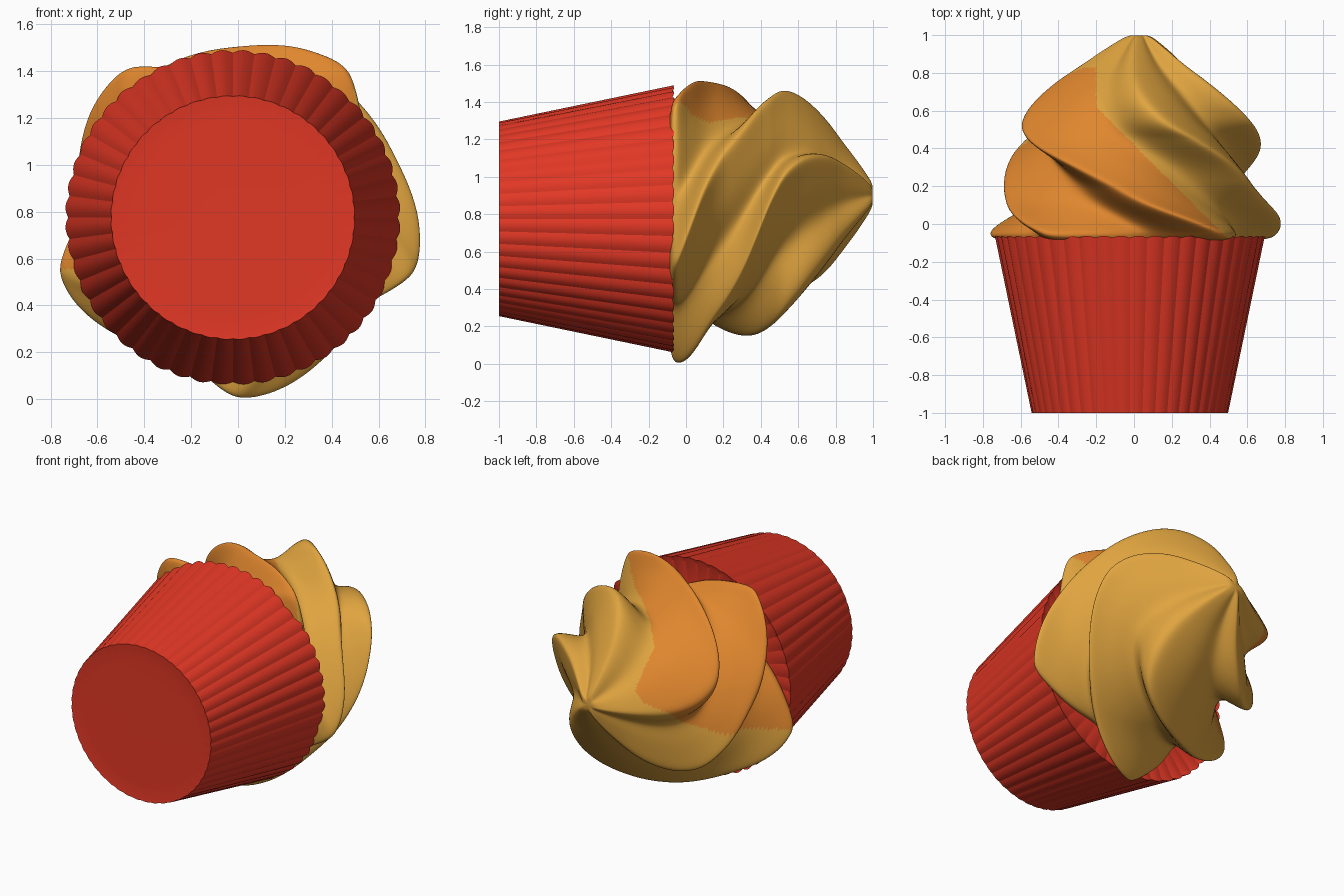
import bpy, bmesh, math

if "Cube" in bpy.data.objects:
    bpy.data.objects.remove(bpy.data.objects["Cube"])

def material(name, col):
    m = bpy.data.materials.new(name)
    m.diffuse_color = (*col, 1)
    m.use_nodes = True
    m.node_tree.nodes["Principled BSDF"].inputs["Base Color"].default_value = m.diffuse_color
    return m

RED = material("wrapper red", (0.75, 0.038, 0.018))
GOLD = material("golden cream", (0.74, 0.37, 0.05))
ORANGE = material("orange cream", (0.74, 0.24, 0.027))

def loft(name, rings, mats, rule=None, angle=30):
    """Skin closed rings of equal length and cap both ends."""
    bm = bmesh.new()
    vs = [[bm.verts.new(p) for p in ring] for ring in rings]
    n = len(vs[0])
    for a, b in zip(vs, vs[1:]):
        for i in range(n):
            j = (i + 1) % n
            bm.faces.new((a[i], a[j], b[j], b[i]))
    for ring in (vs[0], vs[-1]):
        c = bm.verts.new(sum((v.co for v in ring), ring[0].co * 0) / n)
        for i in range(n):
            bm.faces.new((ring[i], ring[(i + 1) % n], c))
    bmesh.ops.recalc_face_normals(bm, faces=bm.faces)
    if rule:
        for f in bm.faces:
            f.material_index = rule(f.calc_center_median())
    me = bpy.data.meshes.new(name)
    bm.to_mesh(me)
    bm.free()
    for m in mats:
        me.materials.append(m)
    ob = bpy.data.objects.new(name, me)
    bpy.context.collection.objects.link(ob)
    bpy.context.view_layer.objects.active = ob
    ob.select_set(True)
    bpy.ops.object.shade_smooth_by_angle(angle=math.radians(angle))
    ob.select_set(False)

# Pleated wrapper: (y, radius, pleat depth), from base centre out, up and over the rim
PLEATS, N = 48, 384
CX, CZ = -0.022, 0.775
cup = [(-0.997, 0.1, 0), (-0.997, 0.42, 0.0), (-0.999, 0.515, 0.003), (-1.0, 0.521, 0.004),
       (-0.063, 0.716, 0.013), (-0.072, 0.69, 0.013), (-0.08, 0.55, 0.008), (-0.08, 0.1, 0)]
rings = []
for y, r, d in cup:
    ring = []
    for i in range(N):
        t = math.tau * i / N
        s = 1 - abs(math.sin(PLEATS / 2 * t))
        rr = r - d * s
        yy = y - (0.01 * s if y > -0.075 else 0)
        ring.append((CX + rr * math.cos(t), yy, CZ + rr * math.sin(t)))
    rings.append(ring)
loft("wrapper", rings, [RED], angle=18)

# Swirled cream: (y, crest radius, valley radius, twist in degrees) of a five-lobed star
prof = [(-0.085, 0.69, 0.51, -6), (-0.07, 0.755, 0.525, -4), (-0.035, 0.778, 0.54, 0),
        (0.03, 0.76, 0.54, 12), (0.14, 0.705, 0.53, 33), (0.30, 0.68, 0.50, 57),
        (0.44, 0.66, 0.475, 83), (0.52, 0.64, 0.455, 96), (0.60, 0.59, 0.415, 104),
        (0.68, 0.515, 0.36, 110), (0.76, 0.42, 0.285, 115), (0.84, 0.305, 0.20, 119),
        (0.92, 0.19, 0.12, 122), (0.98, 0.095, 0.06, 124), (0.998, 0.05, 0.035, 124)]

def spline(p, steps):
    out = []
    for i in range(len(p) - 1):
        a, b, c, d = p[max(i - 1, 0)], p[i], p[i + 1], p[min(i + 2, len(p) - 1)]
        for k in range(steps):
            t = k / steps
            out.append([0.5 * (2 * q + (r - o) * t + (2 * o - 5 * q + 4 * r - s) * t * t
                        + (3 * q - o - 3 * r + s) * t ** 3) for o, q, r, s in zip(a, b, c, d)])
    return out + [list(p[-1])]

M = 300
E = 0.03   # rounding of the crests
rings = []
for y, crest, valley, tw in spline(prof, 7):
    h = max(0, y)
    cx, cz = -0.005 + 0.035 * h, 0.783 + 0.117 * h
    wide = 1.025 - 0.025 * min(1, h / 0.3)
    uneven = math.radians(8) * min(1, max(0, (y - 0.2) / 0.25))
    ring = []
    for i in range(M):
        p = math.tau * i / M
        q = 5 * p
        u = q + 0.35 * (1 - math.cos(q))          # steep flank towards the wrapper
        s = math.sqrt(math.sin(u / 2) ** 2 + E)
        f = (math.sqrt(1 + E) - s) / (math.sqrt(1 + E) - math.sqrt(E))
        r = valley + (crest - valley) * f
        a = p + math.radians(tw - 87) + uneven * math.sin(2 * (p - math.radians(108)))
        ring.append((cx + wide * r * math.cos(a), y, cz + r * math.sin(a)))
    rings.append(ring)

def tint(c):
    # orange patch on the upper left side of the swirl
    side = c.x + c.y < 0.42 or (c.x < -0.2 and c.y < 0.83)
    return int(side and c.z > 0.55 + 0.55 * c.y * c.y)

loft("cream_swirl", rings, [GOLD, ORANGE], tint, 50)
